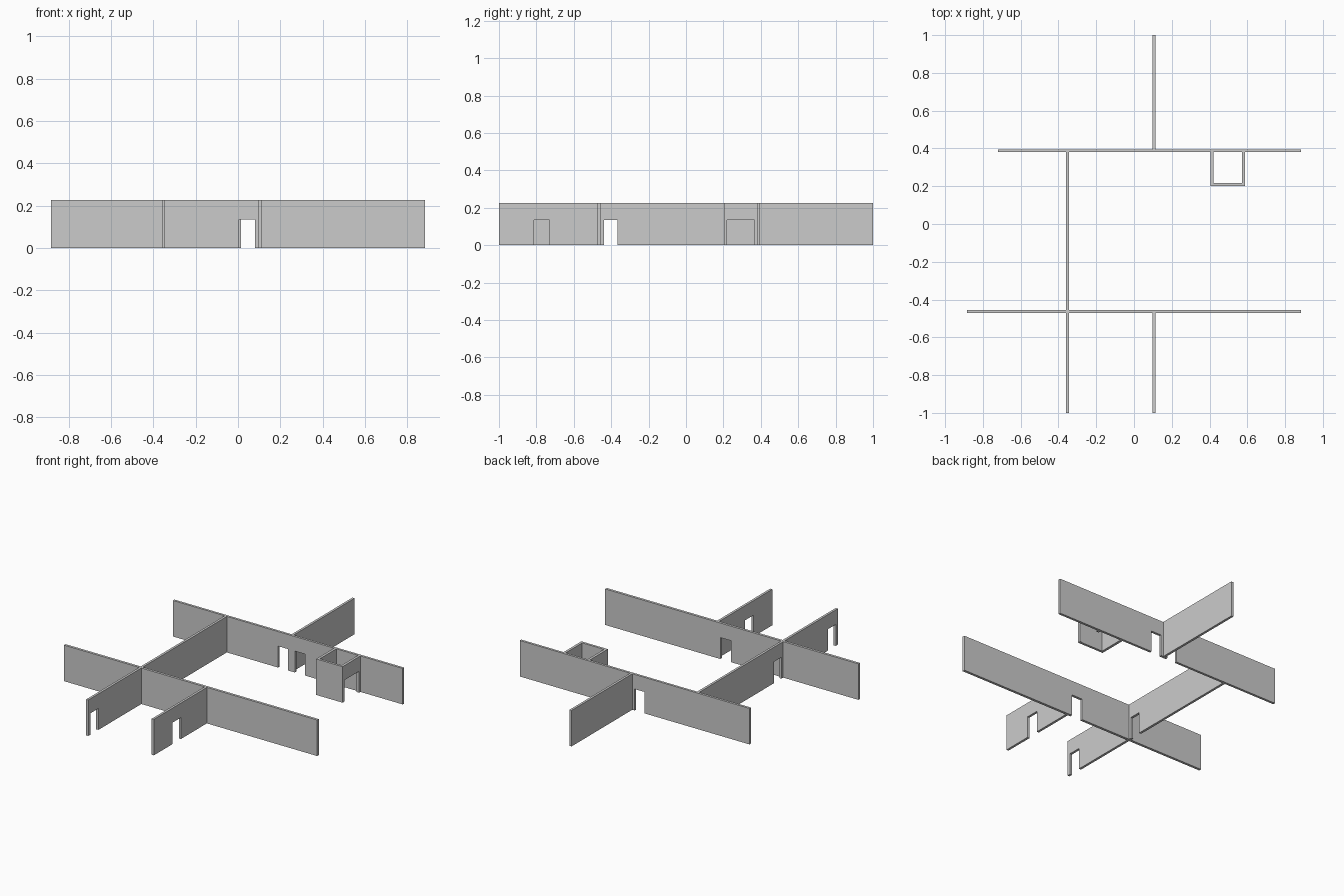
import bpy, bmesh
from mathutils import Vector

if "Cube" in bpy.data.objects:
    bpy.data.objects.remove(bpy.data.objects["Cube"])

HEIGHT = 0.227
DOOR_HEIGHT = 0.135


def wall(name, axis, start, end, near, far, doors=()):
    """Wall along an axis: elevation profile notched by doors, extruded to its thickness."""
    profile = [(start, 0)]
    for a, b in doors:
        profile += [(a, 0), (a, DOOR_HEIGHT), (b, DOOR_HEIGHT), (b, 0)]
    profile += [(end, 0), (end, HEIGHT), (start, HEIGHT)]

    bm = bmesh.new()
    if axis == 'x':
        points = [(t, near, z) for t, z in profile]
        offset = Vector((0, far - near, 0))
    else:
        points = [(near, t, z) for t, z in profile]
        offset = Vector((far - near, 0, 0))
    face = bm.faces.new([bm.verts.new(p) for p in points])
    result = bmesh.ops.extrude_face_region(bm, geom=[face], use_keep_orig=True)
    moved = [g for g in result['geom'] if isinstance(g, bmesh.types.BMVert)]
    bmesh.ops.translate(bm, verts=moved, vec=offset)
    bmesh.ops.recalc_face_normals(bm, faces=bm.faces)

    mesh = bpy.data.meshes.new(name)
    bm.to_mesh(mesh)
    bm.free()
    obj = bpy.data.objects.new(name, mesh)
    bpy.context.collection.objects.link(obj)
    return obj


# Long cross walls
wall("back_wall", 'x', -0.72, 0.883, 0.38, 0.395, [(0.014, 0.082), (0.13, 0.20)])
wall("front_wall", 'x', -0.883, 0.883, -0.472, -0.456, [(0.004, 0.08)])

# Walls running front to back
wall("left_wall", 'y', -1, 0.38, -0.359, -0.344, [(-0.98, -0.90), (-0.438, -0.365)])
wall("rear_partition", 'y', 0.395, 1, 0.098, 0.113)
wall("front_partition", 'y', -1, -0.472, 0.098, 0.113, [(-0.812, -0.73)])

# Small closet against the back wall, open on its right side
wall("closet_front", 'x', 0.404, 0.588, 0.202, 0.217)
wall("closet_left", 'y', 0.217, 0.38, 0.404, 0.42)
wall("closet_right", 'y', 0.217, 0.38, 0.572, 0.588, [(0.22, 0.366)])
